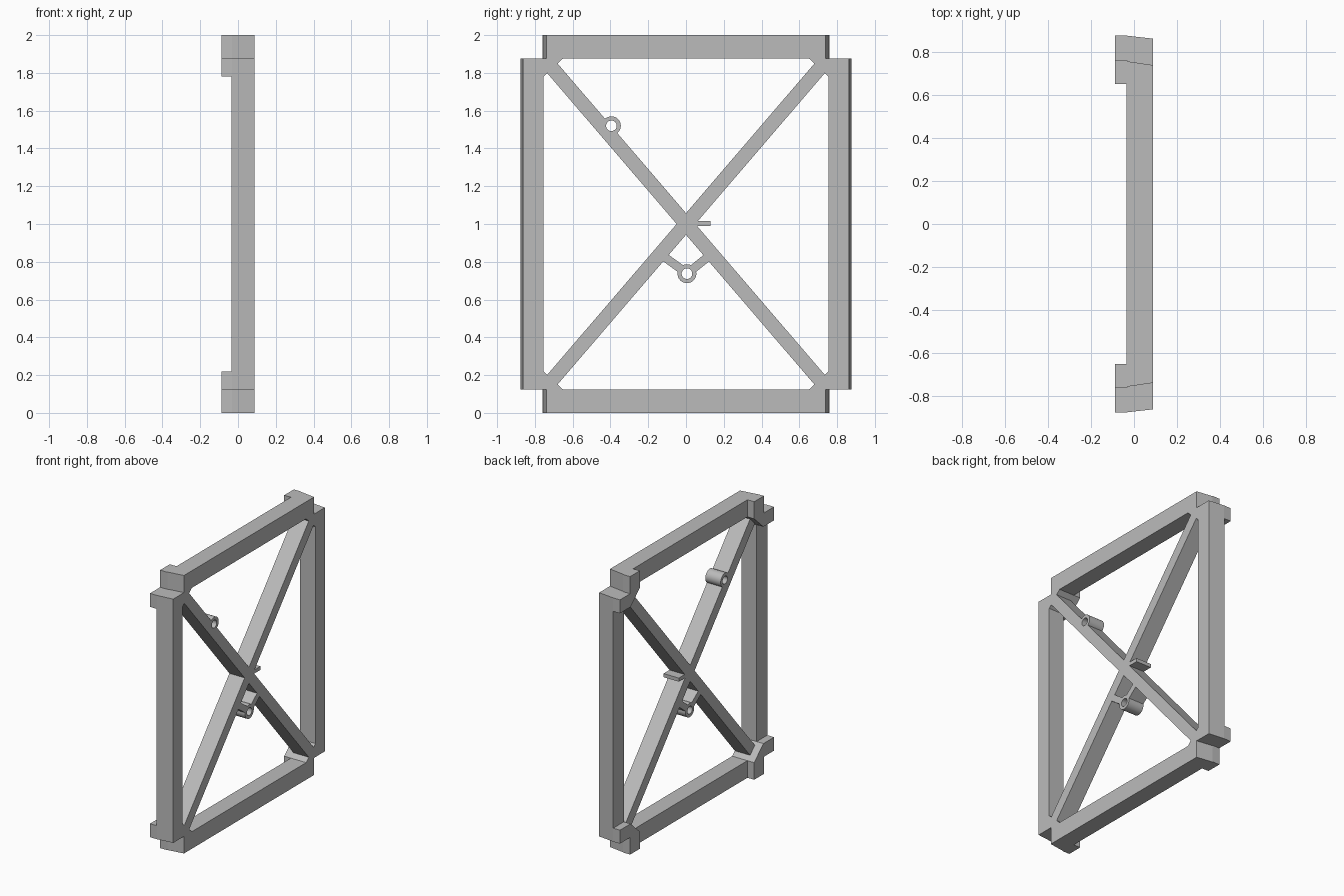
import bpy, bmesh, math
from mathutils import Vector

cube = bpy.data.objects.get("Cube")
if cube:
    bpy.data.objects.remove(cube, do_unlink=True)

grey = bpy.data.materials.new("plain grey")
grey.use_nodes = True
colour = (0.5, 0.5, 0.5, 1)
grey.diffuse_color = colour
grey.node_tree.nodes["Principled BSDF"].inputs["Base Color"].default_value = colour

FRONT, STEP, BACK = -0.0875, -0.034, 0.0875   # depth levels along x
HALF_WIDTH, SLOPE = 0.0375, 1.165             # brace proportions
CENTRE = Vector((0, 1))


def prism(name, loops, x0=STEP, x1=BACK, end_loops=None):
    """Loft closed (y, z) loops from x0 to x1; inner loops become holes."""
    bm = bmesh.new()
    levels = []
    for x, group in ((x0, loops), (x1, end_loops or loops)):
        rings = [[bm.verts.new((x, y, z)) for y, z in loop] for loop in group]
        edges = [bm.edges.new((r[i - 1], r[i])) for r in rings for i in range(len(r))]
        bmesh.ops.triangle_fill(bm, edges=edges, use_beauty=True)
        levels.append(rings)
    for a, b in zip(*levels):
        for i in range(len(a)):
            bm.faces.new((a[i - 1], a[i], b[i], b[i - 1]))
    bmesh.ops.recalc_face_normals(bm, faces=bm.faces)
    mesh = bpy.data.meshes.new(name)
    bm.to_mesh(mesh)
    bm.free()
    mesh.materials.append(grey)
    obj = bpy.data.objects.new(name, mesh)
    bpy.context.collection.objects.link(obj)
    return obj


def strip(name, a, b, width):
    """Straight bar of a given width between two (y, z) points."""
    a, b = Vector(a), Vector(b)
    side = (b - a).orthogonal().normalized() * width / 2
    return prism(name, [[a + side, b + side, b - side, a - side]])


def circle(centre, radius, sides=32):
    return [(centre[0] + radius * math.cos(math.tau * i / sides),
             centre[1] + radius * math.sin(math.tau * i / sides)) for i in range(sides)]


def tube(name, centre):
    obj = prism(name, [circle(centre, 0.05), circle(centre, 0.028)])
    bpy.ops.object.select_all(action="DESELECT")
    obj.select_set(True)
    bpy.context.view_layer.objects.active = obj
    bpy.ops.object.shade_smooth_by_angle(angle=math.radians(35))


def mirrored(quarter):
    """Complete a closed loop from its (+y, +z) quarter, ordered from side to top."""
    right = [(y, 2 - z) for y, z in reversed(quarter)] + quarter
    return right + [(-y, z) for y, z in reversed(right)]


def outline(post, bar):
    return mirrored([(post, 1.877), (bar, 1.877), (bar, 2)])


# Rectangular frame with notched corners, chamfered opening and tapered ends
opening = mirrored([(0.755, 1.78), (0.65, 1.877)])
prism("frame", [outline(0.876, 0.757), opening],
      end_loops=[outline(0.862, 0.739), opening])

# Raised corner pads on the front-facing side
pad = [(0.876, 1.877), (0.876, 1.78), (0.755, 1.78), (0.65, 1.877),
       (0.65, 2), (0.76, 2), (0.76, 1.877)]
for sy, side in ((1, "left"), (-1, "right")):
    for top, level in ((True, "upper"), (False, "lower")):
        loop = [(sy * y, z if top else 2 - z) for y, z in pad]
        prism(f"{level}_{side}_corner_pad", [loop], FRONT, STEP + 0.003)

# Crossed diagonal braces
reach = Vector((0.725, 0.725 * SLOPE))
flip = Vector((-reach.x, reach.y))
strip("rising_brace", CENTRE - reach, CENTRE + reach, 2 * HALF_WIDTH)
falling = strip("falling_brace", CENTRE - flip, CENTRE + flip, 2 * HALF_WIDTH)

# Tube let into the falling brace, with its bore cut through
upper_centre = (-0.395, 1.52)
tube("upper_tube", upper_centre)
cutter = prism("bore_cutter", [circle(upper_centre, 0.0285)], -0.2, 0.2)
cutter.hide_render = True
cutter.hide_set(True)
cut = falling.modifiers.new("bore", "BOOLEAN")
cut.operation, cut.solver, cut.object = "DIFFERENCE", "EXACT", cutter

# Lower tube hung from two short arms
tube("lower_tube", (0.005, 0.737))
for s, side in ((1, "left"), (-1, "right")):
    strip(f"{side}_tube_arm", (s * 0.125, 0.833), (0.005 + s * 0.033, 0.763), 0.045)

# Small fin beside the crossing
strip("fin", (0.02, 1.002), (0.13, 1.002), 0.026)
